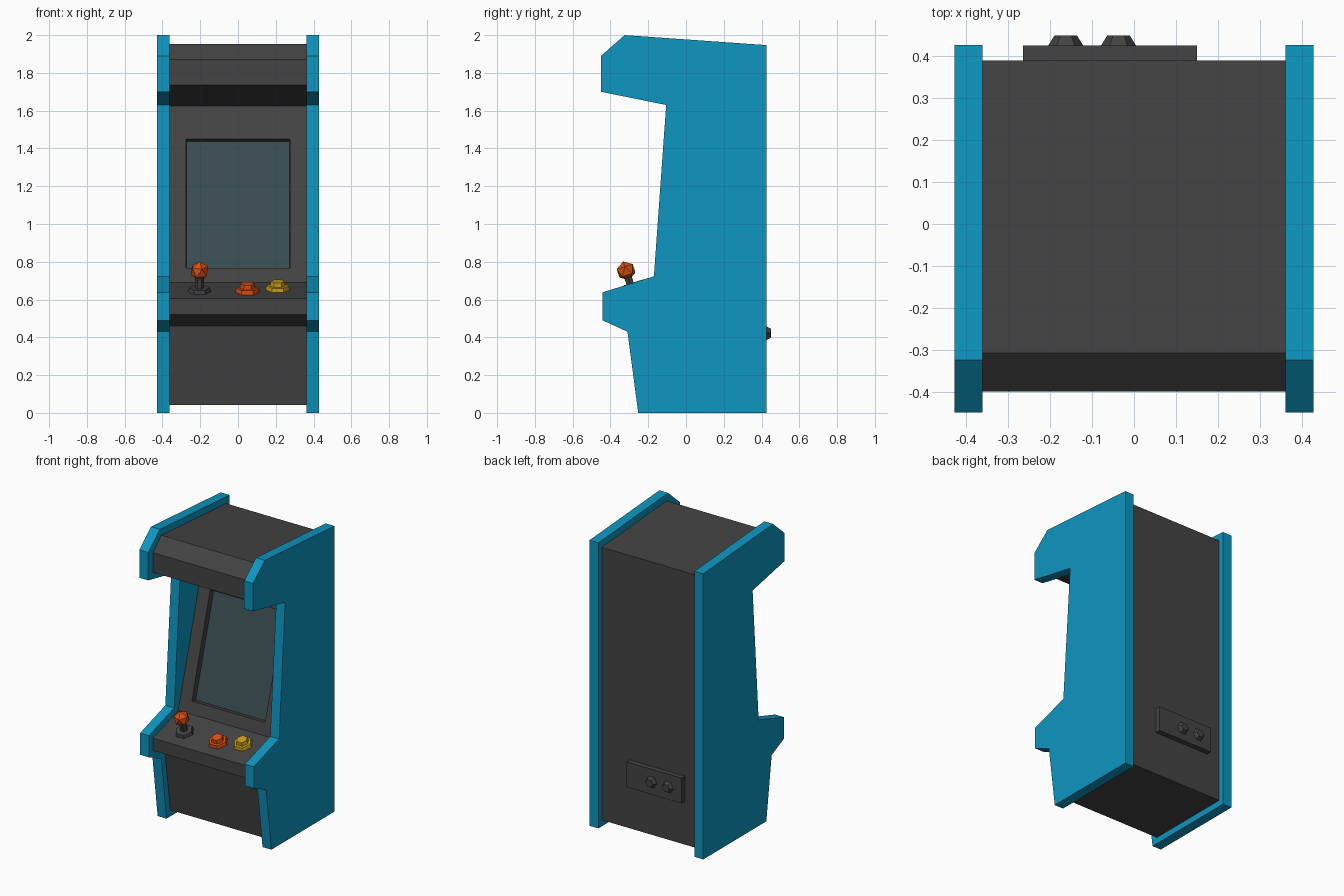
import bpy, bmesh, math
from mathutils import Matrix, Vector

if "Cube" in bpy.data.objects:
    bpy.data.objects.remove(bpy.data.objects["Cube"])


def material(name, color):
    m = bpy.data.materials.new(name)
    m.diffuse_color = (*color, 1)
    m.use_nodes = True
    m.node_tree.nodes["Principled BSDF"].inputs["Base Color"].default_value = m.diffuse_color
    return m


BLUE = material("blue", (0.004, 0.305, 0.527))
DARK = material("dark_grey", (0.056, 0.056, 0.056))
GLASS = material("glass", (0.041, 0.07, 0.08))
ORANGE = material("orange", (0.69, 0.08, 0.006))
YELLOW = material("yellow", (0.6, 0.35, 0.01))


def finish(name, bm, *mats):
    bmesh.ops.recalc_face_normals(bm, faces=bm.faces[:])
    mesh = bpy.data.meshes.new(name)
    bm.to_mesh(mesh)
    bm.free()
    for m in mats:
        mesh.materials.append(m)
    obj = bpy.data.objects.new(name, mesh)
    bpy.context.collection.objects.link(obj)
    return obj


def prism(profile, x0, x1):
    """Extrude a (y, z) outline along x; returns the bmesh and its side faces."""
    bm = bmesh.new()
    a = [bm.verts.new((x0, y, z)) for y, z in profile]
    b = [bm.verts.new((x1, y, z)) for y, z in profile]
    bm.faces.new(a)
    bm.faces.new(b[::-1])
    n = len(profile)
    sides = [bm.faces.new((a[i], b[i], b[(i + 1) % n], a[(i + 1) % n])) for i in range(n)]
    bmesh.ops.recalc_face_normals(bm, faces=bm.faces[:])
    return bm, sides


# Side panels
panel = [(-0.253, 0), (0.427, 0), (0.427, 1.947), (-0.325, 2.0), (-0.45, 1.89), (-0.45, 1.70),
         (-0.105, 1.63), (-0.17, 0.723), (-0.442, 0.638), (-0.442, 0.49), (-0.31, 0.43)]
bm, _ = prism(panel, 0.362, 0.429)
side = finish("side_panels", bm, BLUE)
side.modifiers.new("mirror", 'MIRROR')

# Cabinet body between the panels
SCREEN_LOW, SCREEN_HIGH = (-0.126, 0.69), (0.145, 1.626)
body = [(-0.212, 0.043), (0.39, 0.043), (0.39, 1.903), (-0.308, 1.953), (-0.40, 1.87), (-0.40, 1.735),
        SCREEN_HIGH, SCREEN_LOW, (-0.40, 0.605), (-0.40, 0.52), (-0.27, 0.46)]
bm, sides = prism(body, -0.363, 0.363)

# Recessed screen in the sloping front face
face = sides[6]
bmesh.ops.inset_region(bm, faces=[face], thickness=0.08)
slope = (SCREEN_HIGH[0] - SCREEN_LOW[0]) / (SCREEN_HIGH[1] - SCREEN_LOW[1])
for v in face.verts:
    z = 1.45 if v.co.z > 1.15 else 0.768
    v.co = (math.copysign(0.276, v.co.x), SCREEN_LOW[0] + slope * (z - SCREEN_LOW[1]), z)
bm.normal_update()
bmesh.ops.inset_region(bm, faces=[face], thickness=0.006, depth=-0.036)
face.material_index = 1
finish("cabinet_body", bm, DARK, GLASS)


def hex_stack(name, base, tilt, layers, mat):
    """Stack six-sided frustums (r1, r2, start, end) along a tilted axis."""
    bm = bmesh.new()
    frame = Matrix.Translation(base) @ Matrix.Rotation(tilt, 4, 'X')
    for r1, r2, h0, h1 in layers:
        bmesh.ops.create_cone(
            bm, cap_ends=True, segments=6, radius1=r1, radius2=r2, depth=h1 - h0,
            matrix=frame @ Matrix.Translation((0, 0, (h0 + h1) / 2)) @ Matrix.Rotation(math.pi / 6, 4, 'Z'))
    return finish(name, bm, mat)


DECK_TILT = math.atan2(0.085, 0.274)


def deck(x, y):
    return Vector((x, y, 0.605 + (y + 0.40) * math.tan(DECK_TILT)))


# Joystick
stick = deck(-0.204, -0.283)
hex_stack("joystick_stem", stick, DECK_TILT,
          [(0.063, 0.055, -0.005, 0.022), (0.023, 0.023, 0.02, 0.10)], DARK)
bm = bmesh.new()
tilt = Matrix.Rotation(DECK_TILT, 4, 'X')
bmesh.ops.create_icosphere(bm, subdivisions=1, radius=0.052,
                           matrix=Matrix.Translation(stick + tilt @ Vector((0, 0, 0.116))) @ tilt)
finish("joystick_ball", bm, ORANGE)

# Buttons
for name, x, y, mat in (("left_button", 0.05, -0.285, ORANGE), ("right_button", 0.21, -0.245, YELLOW)):
    hex_stack(name, deck(x, y), DECK_TILT,
              [(0.066, 0.058, -0.005, 0.022), (0.042, 0.036, 0.02, 0.046)], mat)

# Rear connection plate and its two knobs
bm, _ = prism([(0.38, 0.338), (0.426, 0.338), (0.426, 0.51), (0.38, 0.51)], -0.265, 0.15)
finish("rear_plate", bm, DARK)
for i, x in enumerate((-0.163, -0.037)):
    hex_stack(f"rear_knob_{i + 1}", (x, 0.424, 0.422), -math.pi / 2, [(0.043, 0.027, 0, 0.026)], DARK)
